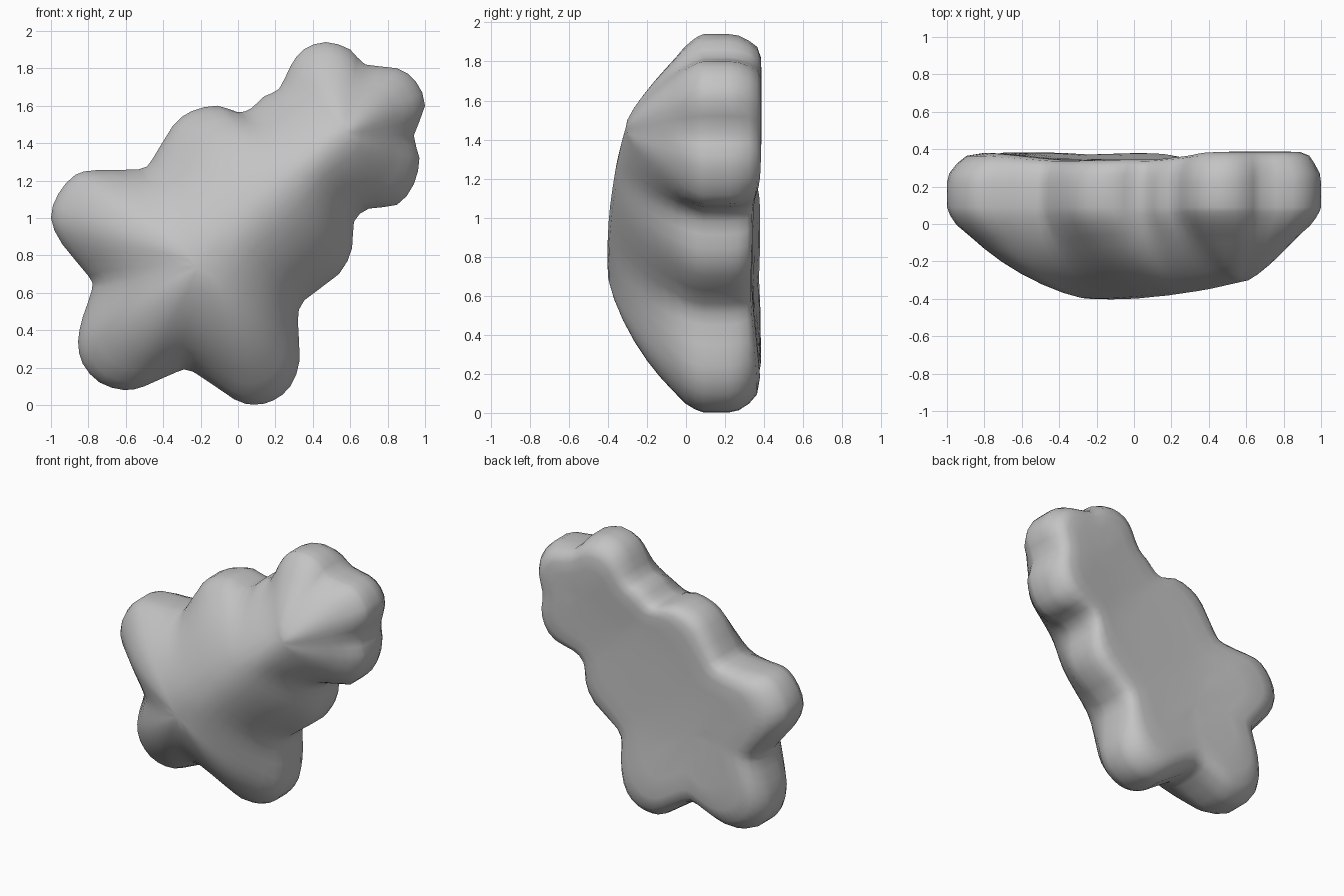
import bpy, bmesh
from mathutils import Vector

if "Cube" in bpy.data.objects:
    bpy.data.objects.remove(bpy.data.objects["Cube"])

# Outline of the lobed body in the front view (x, z), clockwise from the top lobe
OUTLINE = [(.47, 1.94), (.60, 1.90), (.68, 1.82), (.85, 1.80), (.95, 1.73), (1.0, 1.60),
           (.94, 1.44), (.97, 1.32), (.94, 1.18), (.85, 1.07), (.70, 1.05), (.62, .98),
           (.61, .84), (.54, .70), (.355, .56), (.32, .45), (.33, .24), (.28, .10),
           (.19, .025), (.09, .002), (-.02, .03), (-.24, .178), (-.33, .175), (-.50, .10),
           (-.61, .08), (-.74, .12), (-.83, .22), (-.855, .34), (-.83, .47), (-.78, .62),
           (-.80, .69), (-.94, .86), (-1.0, 1.0), (-.96, 1.13), (-.87, 1.23), (-.76, 1.255),
           (-.53, 1.26), (-.46, 1.31), (-.35, 1.49), (-.25, 1.57), (-.11, 1.60),
           (0, 1.565), (.07, 1.585), (.14, 1.65), (.22, 1.69), (.28, 1.81), (.35, 1.90)]
# Spine under the domed front, and the middle of the hollow back
A, B = Vector((-.18, .77)), Vector((.56, 1.44))
AXIS = B - A
MID = Vector((.05, 1.0))
RIM = .09
# (inset towards spine, fraction of dome depth)
FRONT = [(1, 1), (.9, .985), (.78, .945), (.6, .83), (.45, .70), (.33, .58), (.22, .445),
         (.13, .315), (.06, .185), (.02, .085), (0, 0)]
# (inset towards spine, y, amount of lobe lift)
BACK = [(0, .16, 0), (0, .22, 0), (.015, .265, .1), (.05, .305, .4), (.1, .33, .8),
        (.2, .335, 1), (.4, .335, 1), (.7, .335, 1), (1, .335, 1)]


def smooth_loop(pts):
    """Catmull-Rom midpoints double the outline resolution."""
    p = [Vector(q) for q in pts]
    n, out = len(p), []
    for i in range(n):
        out += [p[i], (9 * (p[i] + p[(i + 1) % n]) - p[i - 1] - p[(i + 2) % n]) / 16]
    return out


def spine_point(p):
    """Nearest spine point (snapped to steps) and its position along the spine."""
    s = min(1, max(0, (p - A).dot(AXIS) / AXIS.length_squared))
    s = round(s * 10) / 10
    return A + AXIS * s, s


def dome(t):
    """Dome fraction at inset t, interpolated from the profile."""
    t = min(1, max(0, t))
    for (t1, f1), (t0, f0) in zip(FRONT, FRONT[1:]):
        if t >= t0:
            return f0 + (f1 - f0) * (t - t0) / (t1 - t0)


loop = smooth_loop(OUTLINE)
bm = bmesh.new()
rings = []
for t, f in FRONT:
    ring = []
    for p in loop:
        c, s = spine_point(p)
        q = p.lerp(c, t)
        # valleys fill in towards the spine, except on the lower right flank
        side = AXIS.x * (p - A).y - AXIS.y * (p - A).x
        fill = .3 if side < 0 and s > 0 else 1
        full = max(f, dome(1 - (q - c).length / (.74 - .24 * s)))
        h = f + (full - f) * min(1, 1.4 * t) * fill
        h *= 1 - .32 * s ** 3 * (1 - t)
        top = -.415 + .08 * s ** 2
        ring.append(bm.verts.new((q.x, RIM + (top - RIM) * h, q.y)))
    rings.append(ring)
for t, y, lift in BACK:
    ring = []
    for p in loop:
        q = p.lerp(spine_point(p)[0], t)
        up = max(0, min(1, ((q - MID).length - .4) / .45)) * .055 * lift
        ring.append(bm.verts.new((q.x, y + up, q.y)))
    rings.append(ring)
n = len(loop)
for r0, r1 in zip(rings, rings[1:]):
    for i in range(n):
        j = (i + 1) % n
        bm.faces.new((r0[i], r0[j], r1[j], r1[i]))
bmesh.ops.remove_doubles(bm, verts=bm.verts, dist=.0005)
# Soften the dome and back, leaving the rim outline as drawn
dome_verts = [v for v in bm.verts if v.co.y < -.03]
back_verts = [v for v in bm.verts if v.co.y > .32]
for verts, passes in ((dome_verts, 6), (back_verts, 3)):
    for _ in range(passes):
        bmesh.ops.smooth_vert(bm, verts=verts, factor=.45, use_axis_x=True,
                              use_axis_y=True, use_axis_z=True)
bmesh.ops.recalc_face_normals(bm, faces=bm.faces)
mesh = bpy.data.meshes.new("lobed_body")
bm.to_mesh(mesh)
bm.free()
mesh.shade_smooth()

body = bpy.data.objects.new("lobed_body", mesh)
bpy.context.collection.objects.link(body)
mat = bpy.data.materials.new("plain grey")
mat.diffuse_color = (.55, .55, .55, 1)
mat.use_nodes = True
mat.node_tree.nodes["Principled BSDF"].inputs["Base Color"].default_value = mat.diffuse_color
mesh.materials.append(mat)
